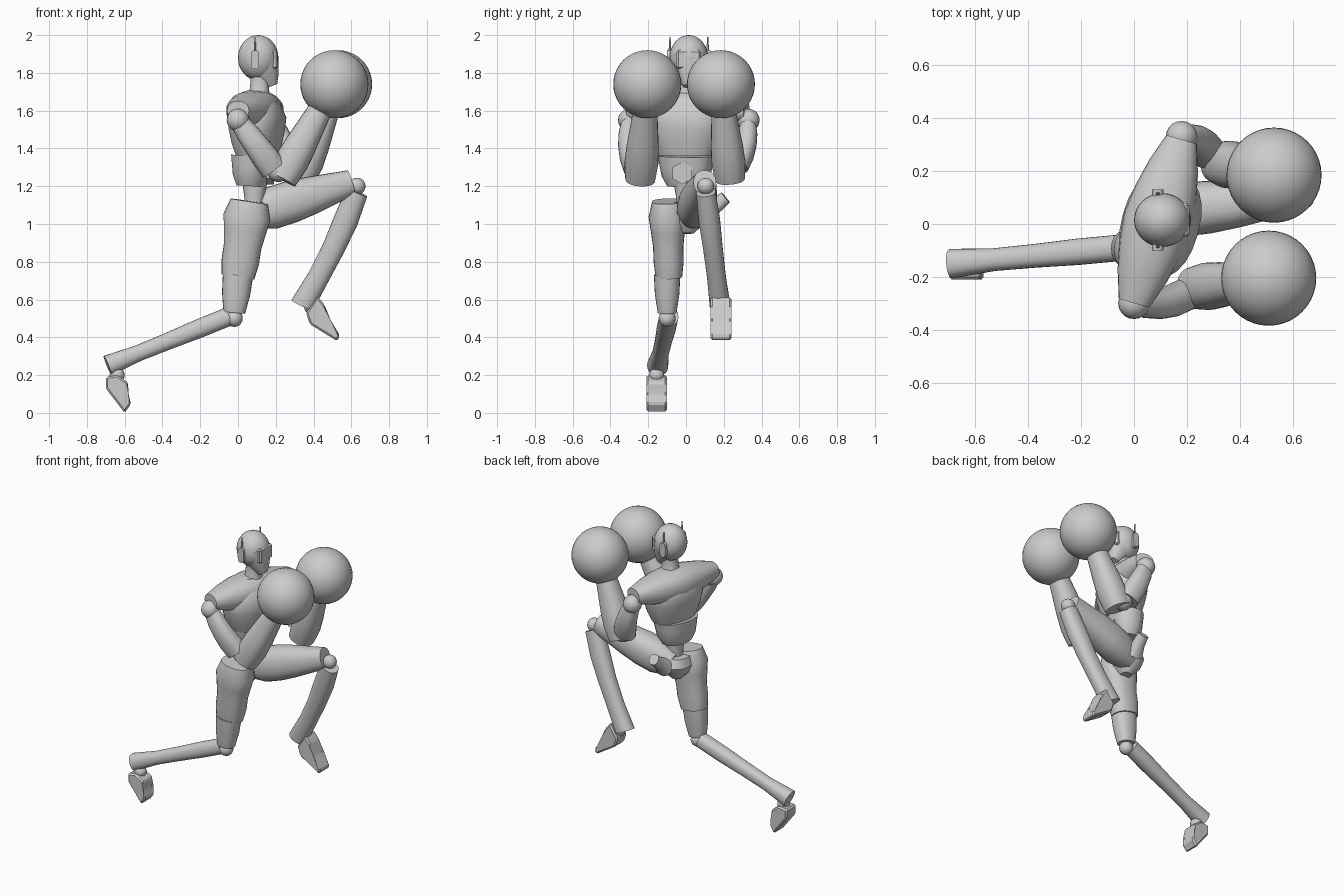
import bpy, bmesh, math
from mathutils import Vector, Matrix

cube = bpy.data.objects.get("Cube")
if cube:
    bpy.data.objects.remove(cube)

SHADE = (0.6, 0.6, 0.6, 1)
UP = Vector((0, 0, 1))
LEFT = Vector((0, 1, 0))
TURNED = Vector((.27, .96, 0))

grey = bpy.data.materials.new("plain grey")
grey.use_nodes = True
grey.diffuse_color = SHADE
grey.node_tree.nodes["Principled BSDF"].inputs["Base Color"].default_value = SHADE


def finish(name, bm, angle=40):
    """Turn a bmesh into a smooth shaded grey object."""
    bmesh.ops.recalc_face_normals(bm, faces=bm.faces[:])
    mesh = bpy.data.meshes.new(name)
    bm.to_mesh(mesh)
    bm.free()
    mesh.materials.append(grey)
    part = bpy.data.objects.new(name, mesh)
    bpy.context.collection.objects.link(part)
    bpy.ops.object.select_all(action='DESELECT')
    part.select_set(True)
    bpy.context.view_layer.objects.active = part
    bpy.ops.object.shade_smooth_by_angle(angle=math.radians(angle))


def rounded(value, power):
    """Push a sine or cosine outwards for a squarer section."""
    return math.copysign(abs(value) ** (2 / power), value)


def limb(name, start, end, radii, depth=1.0, side=LEFT, power=2.3, sides=24, bow=(0, 0, 0)):
    """Skin evenly spaced oval rings from start to end, bowed in the middle.
    Each radius is the half width along side; depth scales the other half width."""
    start, end, bow = Vector(start), Vector(end), Vector(bow)
    axis = (end - start).normalized()
    u = (side - axis * side.dot(axis)).normalized()
    v = axis.cross(u)
    bm = bmesh.new()
    loops = []
    for i, radius in enumerate(radii):
        t = i / (len(radii) - 1)
        centre = start.lerp(end, t) + bow * math.sin(math.pi * t)
        loop = []
        for k in range(sides):
            a = math.tau * k / sides
            across = u * rounded(math.cos(a), power)
            along = v * rounded(math.sin(a), power) * depth
            loop.append(bm.verts.new(centre + (across + along) * radius))
        loops.append(loop)
    for a, b in zip(loops, loops[1:]):
        for k in range(sides):
            n = (k + 1) % sides
            bm.faces.new((a[k], a[n], b[n], b[k]))
    bm.faces.new(loops[0])
    bm.faces.new(loops[-1])
    finish(name, bm)


def ball(name, centre, radius, segments=20, stretch=(1, 1, 1)):
    bm = bmesh.new()
    place = Matrix.Translation(centre) @ Matrix.Diagonal((*stretch, 1))
    bmesh.ops.create_uvsphere(bm, u_segments=segments, v_segments=segments // 2,
                              radius=radius, matrix=place)
    finish(name, bm)


def slab(name, outline, middle, half):
    """Extrude an x-z outline across y and bevel its edges."""
    bm = bmesh.new()
    rows = [[bm.verts.new((x, y, z)) for x, z in outline]
            for y in (middle - half, middle + half)]
    for k in range(len(outline)):
        n = (k + 1) % len(outline)
        bm.faces.new((rows[0][k], rows[0][n], rows[1][n], rows[1][k]))
    for row in rows:
        bm.faces.new(row)
    bmesh.ops.bevel(bm, geom=bm.edges[:], offset=.01, segments=1, affect='EDGES')
    finish(name, bm, 30)


# Torso, turned so the left shoulder leads
limb("chest", (.1, 0, 1.36), (.1, 0, 1.7), (.15, .18, .2, .21, .17, .08), .7, TURNED)
limb("shoulder_yoke", (0, -.3, 1.6), (.18, .32, 1.6),
     (.05, .08, .1, .11, .1, .08, .05), 1.2, UP)
limb("abdomen", (.07, 0, 1.2), (.08, 0, 1.36), (.1, .13, .14, .15), .74, TURNED)
limb("navel_plate", (.15, -.02, 1.27), (.19, -.02, 1.27), (.06, .06), 1, UP, 2, 6)
limb("waist", (.08, 0, 1.02), (.09, 0, 1.24), (.06, .05, .07))
limb("pelvis", (.07, 0, .95), (.06, 0, 1.11), (.04, .1, .12, .09), .8)

# Head
limb("neck", (.11, .01, 1.66), (.12, .01, 1.82), (.07, .05, .05, .05))
ball("skull", (.107, .015, 1.88), .12, 32, (.89, .85, 1))
limb("jaw", (.18, .015, 1.73), (.12, .015, 1.88), (.03, .06, .08, .095))
slab("visor", [(.17, 1.82), (.21, 1.82), (.21, 1.92), (.17, 1.92)], .015, .065)
for label, sign in (("left", 1), ("right", -1)):
    ear = Vector((.09, .015 + sign * .1, 1.87))
    thick = LEFT * .015
    limb(label + "_ear", ear - thick, ear + thick, (.05, .05), .45, UP, 3)
    limb(label + "_antenna", ear, ear + UP * .12, (.01, .003), 1, LEFT, 2, 6)

# Arms, both bent upwards to hold the gloves before the chest
arms = (("right", -1, (0, -.3, 1.55), (.19, -.27, 1.29), (.25, -.24, 1.27), (.51, -.205, 1.74)),
        ("left", 1, (.18, .33, 1.55), (.28, .27, 1.3), (.34, .23, 1.27), (.53, .185, 1.74)))
for label, sign, shoulder, elbow, heel, hand in arms:
    heel, hand = Vector(heel), Vector(hand)
    wrist = heel.lerp(hand, .68)
    ball(label + "_shoulder_joint", shoulder, .06)
    limb(label + "_upper_arm", shoulder, elbow, (.04, .05, .055, .06, .06), 1.2,
         bow=LEFT * sign * .02)
    ball(label + "_elbow_joint", Vector(elbow).lerp(heel, .4), .06)
    limb(label + "_forearm", heel.lerp(wrist, -.1), wrist, (.08, .09, .085, .075, .065))
    limb(label + "_glove_cuff", wrist, heel.lerp(hand, .8), (.065, .085))
    ball(label + "_glove", hand, .18, 40)

# Right leg, trailing
knee = Vector((-.02, -.1, .5))
limb("right_thigh", (.06, -.1, 1.12), (0, -.09, .72), (.08, .1, .09, .08, .08, .07), 1.25)
limb("right_knee_guard", (0, -.1, .73), knee + UP * .03, (.07, .065, .05), 1.15)
ball("right_knee_joint", knee, .045)
limb("right_shin", (-.05, -.09, .51), (-.69, -.15, .25), (.05, .05, .045, .043, .056))
ball("right_ankle_joint", (-.64, -.155, .2), .04)
slab("right_foot", [(-.7, .19), (-.64, .2), (-.58, .16), (-.59, .1), (-.565, .05),
                    (-.6, 0), (-.7, .13)], -.155, .055)

# Left leg, raised
knee = Vector((.63, .105, 1.2))
limb("left_thigh", (.07, .04, 1.05), (.6, .1, 1.22), (.07, .1, .1, .09, .075, .06), 1.12)
limb("left_hip_flare", (.09, .1, 1.05), (.1, .21, 1.14), (.06, .04, .035), 1, UP)
ball("left_knee_joint", knee, .045)
limb("left_shin", knee - UP * .03, (.34, .18, .57), (.052, .057, .052, .05, .055), 1.15,
     bow=(.02, 0, 0))
ball("left_ankle_joint", (.39, .18, .56), .04)
slab("left_foot", [(.36, .53), (.42, .62), (.46, .57), (.48, .49), (.54, .41),
                   (.525, .38), (.38, .47)], .185, .055)
